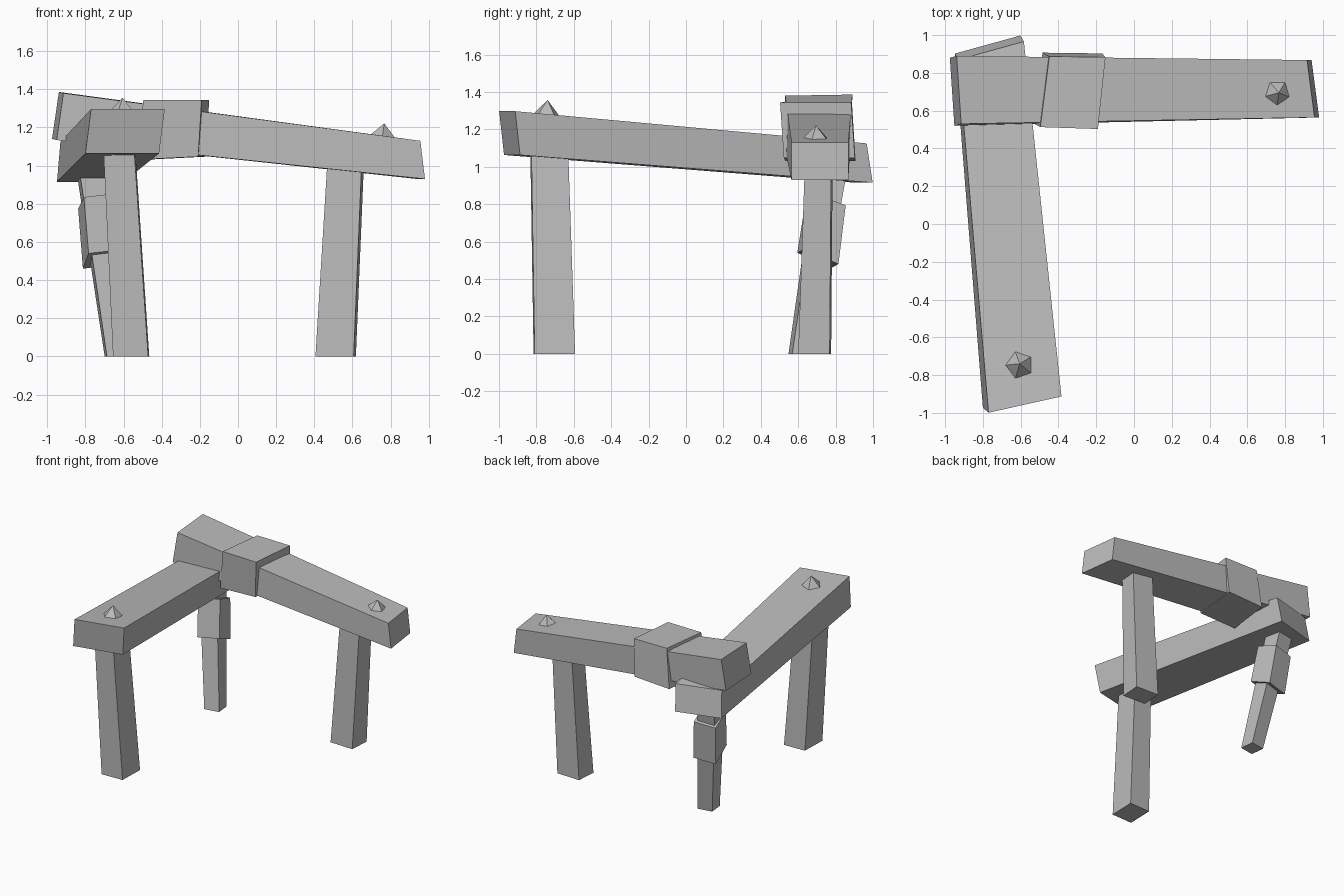
import bpy
import bmesh
from math import radians
from mathutils import Vector, Matrix

cube = bpy.data.objects.get("Cube")
if cube:
    bpy.data.objects.remove(cube, do_unlink=True)

# One plain grey for everything
GREY = (0.5, 0.5, 0.5, 1.0)
grey = bpy.data.materials.new("plain_grey")
grey.use_nodes = True
grey.diffuse_color = GREY
grey.node_tree.nodes["Principled BSDF"].inputs["Base Color"].default_value = GREY


def finish(name, bm):
    bmesh.ops.recalc_face_normals(bm, faces=bm.faces)
    mesh = bpy.data.meshes.new(name)
    bm.to_mesh(mesh)
    bm.free()
    mesh.materials.append(grey)
    obj = bpy.data.objects.new(name, mesh)
    bpy.context.collection.objects.link(obj)
    return obj


def timber(name, *ends):
    """Hewn block between two end cuts, each given as centre, half side, half height."""
    bm = bmesh.new()
    rings = []
    for end in ends:
        centre, side, up = map(Vector, end)
        rings.append([bm.verts.new(centre + side * s + up * u)
                      for s, u in ((-1, -1), (1, -1), (1, 1), (-1, 1))])
    start, stop = rings
    bm.faces.new(start)
    bm.faces.new(stop)
    for i in range(4):
        j = (i + 1) % 4
        bm.faces.new((start[i], start[j], stop[j], stop[i]))
    return finish(name, bm)


def peg(name, base, radius, height, turn, tilt):
    """Five-sided pointed peg tip, tilted to sit on its beam."""
    bm = bmesh.new()
    place = (Matrix.Translation(base) @ Matrix.Rotation(radians(tilt[0]), 4, 'X')
             @ Matrix.Rotation(radians(tilt[1]), 4, 'Y')
             @ Matrix.Rotation(radians(turn), 4, 'Z')
             @ Matrix.Translation((0, 0, height / 2)))
    bmesh.ops.create_cone(bm, cap_ends=True, segments=5, radius1=radius,
                          radius2=0, depth=height, matrix=place)
    bmesh.ops.remove_doubles(bm, verts=bm.verts, dist=0.001)
    return finish(name, bm)


# Beams
timber("back_beam",
       ((-0.945, 0.705, 1.26), (-0.012, 0.18, 0.003), (0.018, 0.005, 0.123)),
       ((0.948, 0.716, 1.03), (-0.02, 0.152, 0), (-0.012, 0, 0.1)))
timber("side_beam",
       ((-0.592, -0.943, 1.18), (0.193, 0.043, 0), (0.015, -0.013, 0.117)),
       ((-0.766, 0.934, 1.02), (0.174, 0.048, 0), (0.009, -0.016, 0.105)))

# Posts
timber("front_post",
       ((-0.56, -0.704, 0), (0.092, 0.003, 0), (0.003, 0.108, 0)),
       ((-0.624, -0.732, 1.12), (0.08, 0.003, 0), (0.003, 0.098, 0)))
timber("left_post",
       ((0.512, 0.688, 0), (0.1, -0.004, 0), (0.006, 0.084, 0)),
       ((0.565, 0.71, 1.03), (0.09, -0.004, 0), (0.006, 0.07, 0)))
timber("corner_post",
       ((-0.633, 0.615, 0), (0.06, 0.01, 0), (-0.006, 0.057, 0)),
       ((-0.77, 0.775, 0.98), (0.07, 0.012, 0), (-0.008, 0.075, 0)))

# Wrapped sleeves around the back beam and the corner post
timber("beam_sleeve",
       ((-0.49, 0.71, 1.188), (0.024, 0.187, 0), (0.018, -0.01, 0.157)),
       ((-0.18, 0.703, 1.195), (0.02, 0.19, 0), (0.009, -0.01, 0.148)))
timber("post_sleeve",
       ((-0.71, 0.705, 0.51), (0.088, 0.018, 0.01), (-0.015, 0.092, -0.04)),
       ((-0.738, 0.748, 0.815), (0.085, 0.018, 0.01), (-0.015, 0.088, -0.03)))

# Peg tips
peg("side_beam_peg", (-0.605, -0.748, 1.262), 0.088, 0.095, 90, (-5, 0))
peg("back_beam_peg", (0.757, 0.695, 1.142), 0.08, 0.08, 35, (0, 7))
